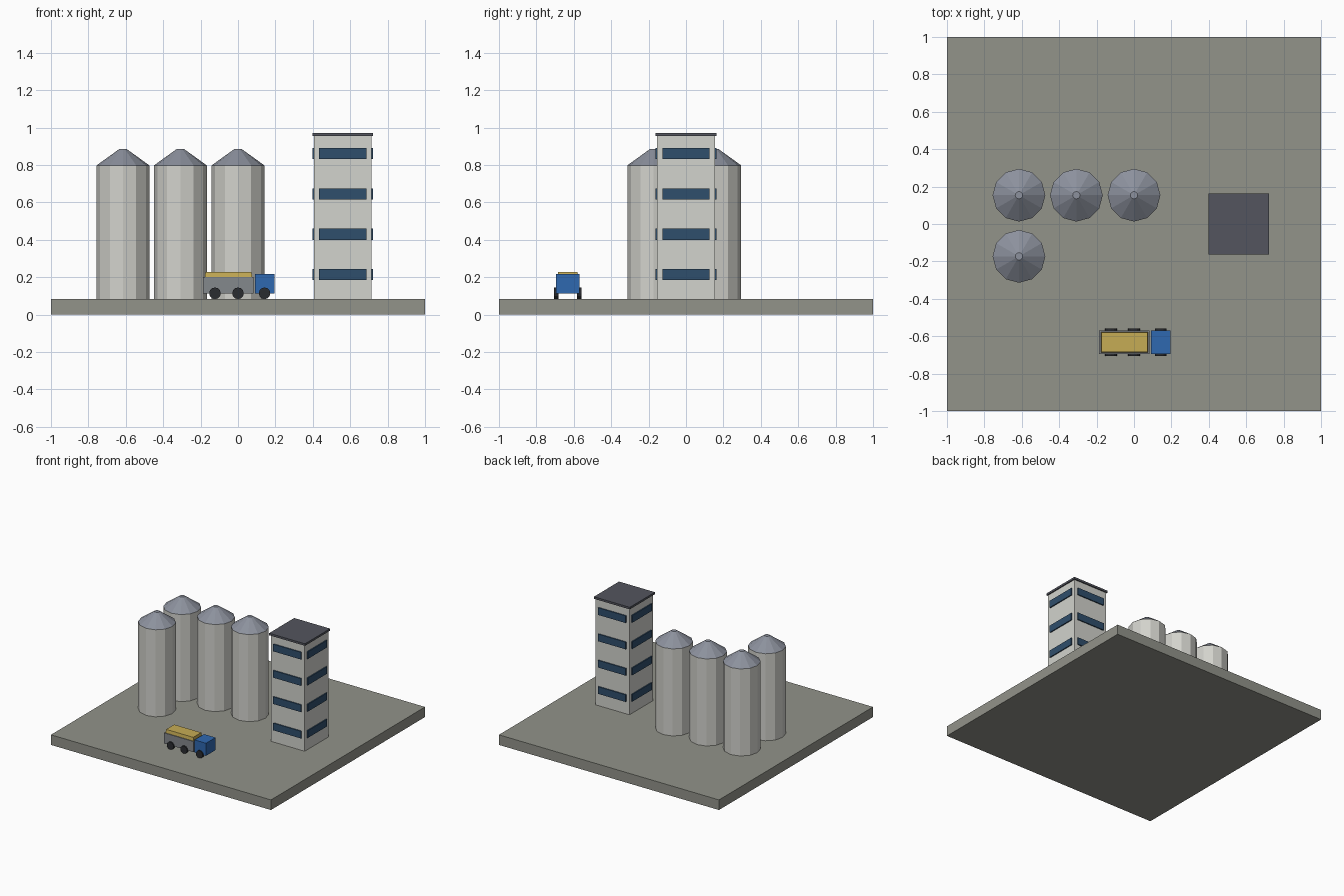
import bpy, bmesh
from math import radians
from mathutils import Matrix

if "Cube" in bpy.data.objects:
    bpy.data.objects.remove(bpy.data.objects["Cube"])


def material(name, hex_rgb):
    """Flat colour from an sRGB hex value."""
    def linear(c):
        return c / 12.92 if c <= 0.04045 else ((c + 0.055) / 1.055) ** 2.4
    m = bpy.data.materials.new(name)
    rgb = [linear(int(hex_rgb[i:i + 2], 16) / 255) for i in (0, 2, 4)]
    m.diffuse_color = (*rgb, 1)
    m.use_nodes = True
    m.node_tree.nodes["Principled BSDF"].inputs["Base Color"].default_value = m.diffuse_color
    return m


def finish(name, bm, mat):
    mesh = bpy.data.meshes.new(name)
    bm.to_mesh(mesh)
    bm.free()
    mesh.materials.append(mat)
    ob = bpy.data.objects.new(name, mesh)
    bpy.context.collection.objects.link(ob)
    return ob


def box(name, x, y, z, mat, inset=0.0):
    """Box from (min, max) ranges; inset narrows the top face."""
    bm = bmesh.new()
    bmesh.ops.create_cube(bm, size=1)
    for v in bm.verts:
        top = inset if v.co.z > 0 else 0
        v.co = [r[0] + (c + 0.5) * (r[1] - r[0]) for c, r in zip(v.co, (x, y, z))]
        if top:
            v.co.x += top if v.co.x < sum(x) / 2 else -top
            v.co.y += top if v.co.y < sum(y) / 2 else -top
    return finish(name, bm, mat)


def cone(name, centre, r1, r2, depth, mat, sides=12, rot=Matrix()):
    bm = bmesh.new()
    bmesh.ops.create_cone(bm, cap_ends=True, segments=sides, radius1=r1,
                          radius2=r2, depth=depth,
                          matrix=Matrix.Translation(centre) @ rot)
    return finish(name, bm, mat)


concrete = material("concrete", "92938A")
silo_grey = material("silo_grey", "D2D2CC")
metal = material("cone_metal", "8C919D")
wall = material("wall", "D2D3CD")
dark = material("dark_roof", "53555E")
glass = material("glass", "2F4E6C")
blue = material("cab_blue", "2F68B0")
gold = material("grain", "C6AC55")
steel = material("bed_steel", "84888C")
rubber = material("rubber", "2A2C30")

# Ground slab
G = 0.083
box("ground_slab", (-1, 1), (-1, 1), (0, G), concrete)

# Silos with truncated cone roofs
R, EAVE, PEAK = 0.141, 0.798, 0.885
for i, (x, y) in enumerate([(-0.615, 0.154), (-0.308, 0.154), (0, 0.154), (-0.615, -0.173)]):
    cone(f"silo_body_{i}", (x, y, (G + EAVE) / 2), R, R, EAVE - G, silo_grey)
    cone(f"silo_roof_{i}", (x, y, (EAVE + PEAK) / 2), R, 0.02, PEAK - EAVE, metal)

# Tower with overhanging roof
TX, H = 0.56, 0.154
box("tower_body", (TX - H, TX + H), (-H, H), (G, 0.957), wall)
box("tower_roof", (TX - 0.163, TX + 0.163), (-0.163, 0.163), (0.955, 0.972), dark)

# Window bands on all four sides
IN, OUT, W = 0.148, 0.163, 0.126
for f in range(4):
    zr = (0.184 + 0.2162 * f, 0.243 + 0.2162 * f)
    for side, s in (("a", -1), ("b", 1)):
        lo, hi = sorted((s * IN, s * OUT))
        box(f"window_y_{side}_{f}", (TX - W, TX + W), (lo, hi), zr, glass)
        box(f"window_x_{side}_{f}", (TX + lo, TX + hi), (-W, W), zr, glass)

# Truck bed, grain load and cab
TY = -0.632
box("truck_bed", (-0.186, 0.083), (TY - 0.062, TY + 0.062), (0.113, 0.2), steel)
box("truck_load", (-0.178, 0.076), (TY - 0.056, TY + 0.056), (0.198, 0.228), gold, 0.004)
box("truck_cab", (0.09, 0.195), (TY - 0.062, TY + 0.062), (0.113, 0.216), blue)

# Wheels
for i, x in enumerate((-0.123, 0.0, 0.142)):
    for side, s in (("near", -1), ("far", 1)):
        cone(f"wheel_{side}_{i}", (x, TY + s * 0.061, G + 0.031), 0.031, 0.031, 0.023,
             rubber, 12, Matrix.Rotation(radians(90), 4, 'X'))
